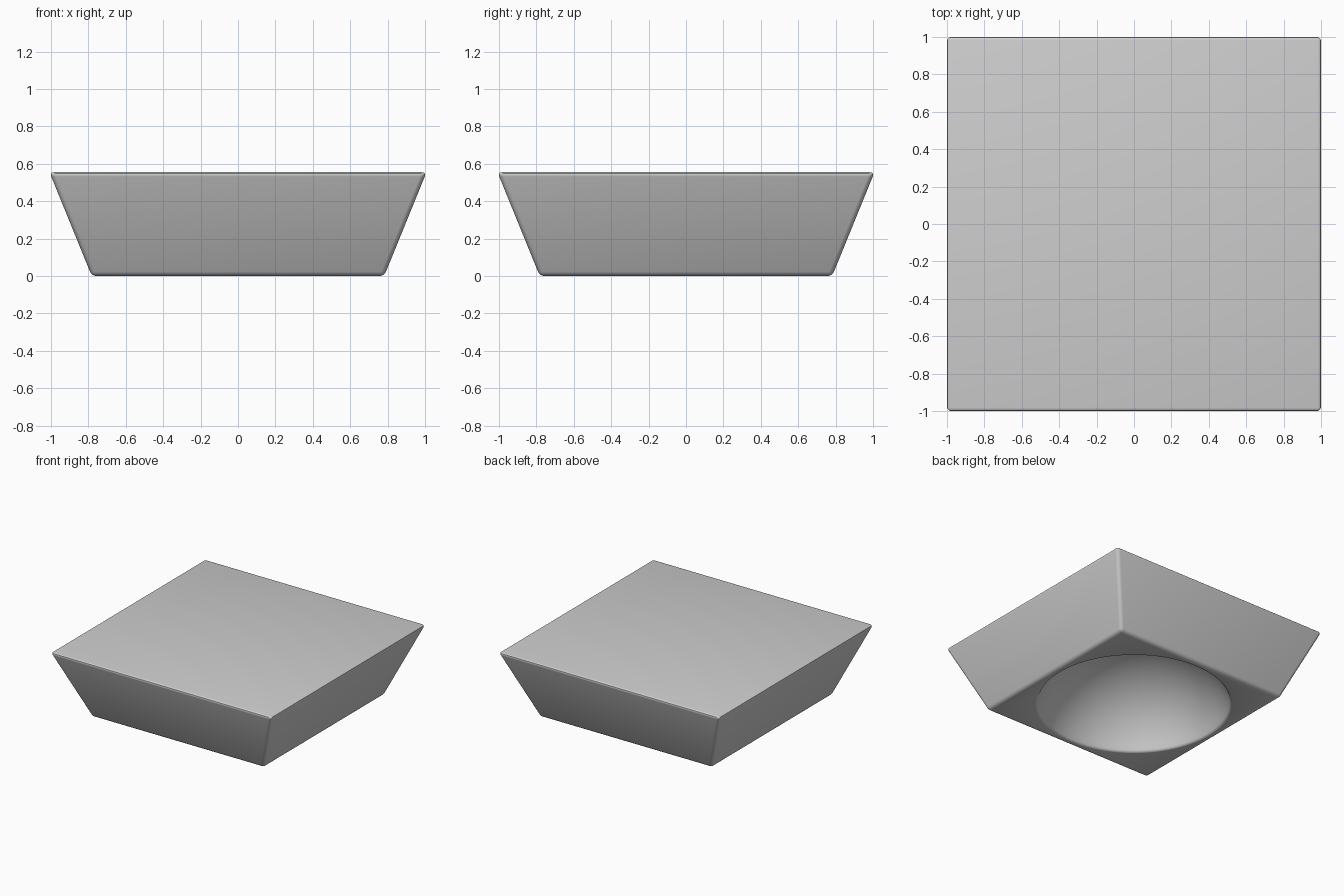
import bpy, bmesh, math

if "Cube" in bpy.data.objects:
    bpy.data.objects.remove(bpy.data.objects["Cube"])

HEIGHT, TOP, BOTTOM = 0.555, 1.008, 0.782   # block height and half widths
EDGE = 0.025                                # rounding of the block's edges
LIP_R, LIP_X = 0.029, 0.75                  # rounding of the bowl's rim
BOWL_TOP = 0.5                              # deepest point of the bowl

grey = bpy.data.materials.new("plain grey")
grey.use_nodes = True
colour = (0.62, 0.62, 0.62, 1)
grey.diffuse_color = colour
grey.node_tree.nodes["Principled BSDF"].inputs["Base Color"].default_value = colour


def add_object(name, bm):
    bmesh.ops.recalc_face_normals(bm, faces=bm.faces)
    mesh = bpy.data.meshes.new(name)
    bm.to_mesh(mesh)
    bm.free()
    mesh.materials.append(grey)
    obj = bpy.data.objects.new(name, mesh)
    bpy.context.collection.objects.link(obj)
    return obj


# Block: a square that widens towards the top
bm = bmesh.new()
bmesh.ops.create_cube(bm, size=2)
for v in bm.verts:
    half = TOP if v.co.z > 0 else BOTTOM
    v.co = (v.co.x * half, v.co.y * half, HEIGHT if v.co.z > 0 else 0)
block = add_object("tapered_block", bm)

# Bowl cutter: a spherical cap that flows into a rounded lip
lip_z = LIP_R - 0.001
drop = lip_z - BOWL_TOP
radius = (LIP_X**2 + drop**2 - LIP_R**2) / (2 * (LIP_R - drop))
centre_z = BOWL_TOP - radius
slope = math.atan2(lip_z - centre_z, LIP_X)

profile = [(0, -0.05), (LIP_X, -0.05)]
for i in range(7):
    a = -math.pi / 2 - (math.pi / 2 - slope) * i / 6
    profile.append((LIP_X + LIP_R * math.cos(a), lip_z + LIP_R * math.sin(a)))
for i in range(1, 25):
    a = slope + (math.pi / 2 - slope) * i / 24
    profile.append((radius * math.cos(a), centre_z + radius * math.sin(a)))

bm = bmesh.new()
verts = [bm.verts.new((x, 0, z)) for x, z in profile]
edges = [bm.edges.new(pair) for pair in zip(verts, verts[1:])]
bmesh.ops.spin(bm, geom=verts + edges, cent=(0, 0, 0), axis=(0, 0, 1),
               angle=math.tau, steps=96, use_duplicate=False)
bmesh.ops.remove_doubles(bm, verts=bm.verts, dist=0.0001)
cutter = add_object("bowl_cutter", bm)
cutter.hide_render = True

# Round the block's edges, then hollow out the bowl from below
bevel = block.modifiers.new("rounded_edges", "BEVEL")
bevel.width = EDGE
bevel.segments = 4
hollow = block.modifiers.new("bowl", "BOOLEAN")
hollow.operation = "DIFFERENCE"
hollow.solver = "EXACT"
hollow.object = cutter

bpy.ops.object.select_all(action="DESELECT")
block.select_set(True)
bpy.context.view_layer.objects.active = block
for name in ("rounded_edges", "bowl"):
    bpy.ops.object.modifier_apply(modifier=name)
bpy.data.objects.remove(cutter)
bpy.ops.object.shade_smooth_by_angle(angle=math.radians(30))
